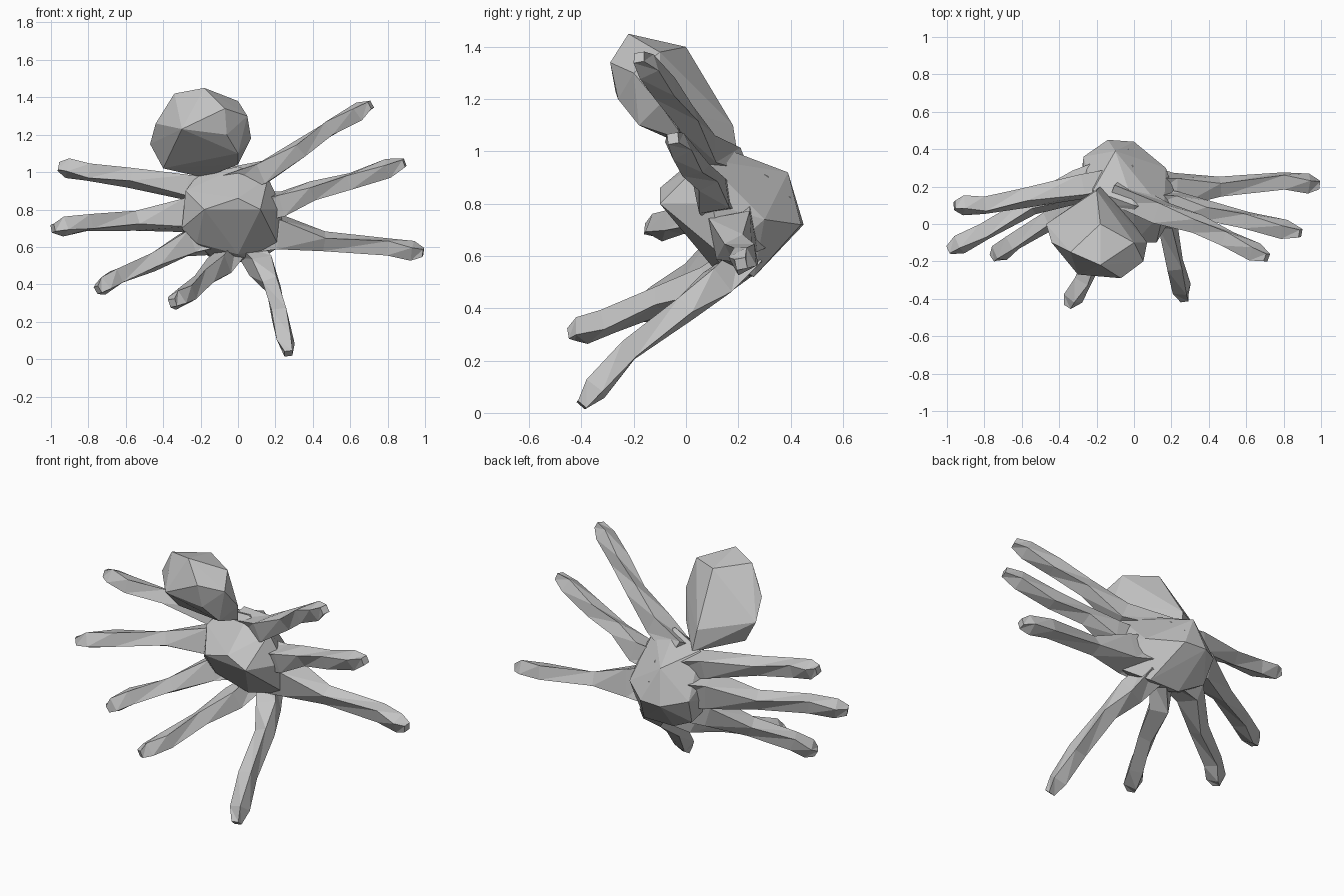
import bpy, bmesh, math
from mathutils import Vector

if "Cube" in bpy.data.objects:
    bpy.data.objects.remove(bpy.data.objects["Cube"], do_unlink=True)

grey = bpy.data.materials.new("plain grey")
grey.use_nodes = True
shade = 0.55
colour = (shade, shade, shade, 1)
grey.diffuse_color = colour
grey.node_tree.nodes["Principled BSDF"].inputs["Base Color"].default_value = colour


def finish(bm, name):
    """Turn the mesh into a flat shaded grey object."""
    bmesh.ops.recalc_face_normals(bm, faces=bm.faces)
    mesh = bpy.data.meshes.new(name)
    bm.to_mesh(mesh)
    bm.free()
    mesh.materials.append(grey)
    obj = bpy.data.objects.new(name, mesh)
    bpy.context.collection.objects.link(obj)


def faceted_lump(name, corners):
    """Low-poly boulder shape wrapped around a few corners."""
    bm = bmesh.new()
    for corner in corners:
        bm.verts.new(corner)
    hull = bmesh.ops.convex_hull(bm, input=bm.verts)
    loose = set(hull["geom_interior"]) | set(hull["geom_unused"])
    bmesh.ops.delete(bm, geom=[v for v in loose if isinstance(v, bmesh.types.BMVert)],
                     context='VERTS')
    finish(bm, name)


def leg(name, root, path, sides=4, twist=0.3, limb=0.056, tip=0.03):
    """Faceted limb: wide root inside the body, even middle, narrow blunt tip."""
    points = [Vector(p) for p in path]
    points.insert(-1, points[-2].lerp(points[-1], 0.7))
    radii = [limb] * len(points)
    radii[0] = root
    radii[1] = (root + limb + limb) / 2.4
    radii[-1] = tip
    bm = bmesh.new()
    rings = []
    for i, point in enumerate(points):
        along = (points[min(i + 1, len(points) - 1)] - points[max(i - 1, 0)]).normalized()
        side = along.cross(Vector((0, 0, 1))).normalized()
        up = side.cross(along)
        ring = []
        for k in range(sides):
            angle = math.tau * k / sides + twist * (1 + i % 2)
            offset = side * math.cos(angle) + up * math.sin(angle)
            ring.append(bm.verts.new(point + offset * radii[i]))
        rings.append(ring)
    for inner, outer in zip(rings, rings[1:]):
        for k in range(sides):
            n = (k + 1) % sides
            bm.faces.new((inner[k], inner[n], outer[n]))
            bm.faces.new((inner[k], outer[n], outer[k]))
    bm.faces.new(rings[0])
    bm.faces.new(rings[-1])
    finish(bm, name)


# Central body
faceted_lump("body", [
    (-.14, .45, .72), (0, .44, .72), (-.1, .39, .92), (.17, .3, .74), (-.27, .36, .75),
    (0, .1, 1.03), (-.22, .18, .98), (.16, .07, .97), (0, -.1, .86), (-.18, -.06, .8),
    (.12, -.1, .8), (-.28, .1, .9), (-.3, .1, .7), (.24, .1, .8), (.22, .14, .6),
    (-.22, .1, .62), (0, .1, .56), (.1, .26, .52), (-.1, .26, .52), (-.25, .3, .6)])

# Rounded head leaning forward over the body
faceted_lump("head", [
    (-.18, -.22, 1.45), (-.34, -.15, 1.42), (0, -.1, 1.38), (-.18, 0, 1.4),
    (-.44, -.1, 1.26), (-.47, 0, 1.15), (.05, -.2, 1.3), (.07, -.1, 1.18),
    (-.07, -.29, 1.34), (-.3, -.27, 1.23), (-.18, -.25, 1.23), (-.06, -.26, 1.2),
    (0, -.18, 1.1), (0, 0, 1.04), (-.4, 0, 1.02), (-.2, .18, 1.1), (-.18, .2, .97)])

# Legs on the left side, top to bottom
leg("left_upper_leg", .08,
    [(-.1, .18, .94), (.14, .06, 1), (.34, 0, 1.13), (.5, -.08, 1.24), (.71, -.18, 1.36)])
leg("left_middle_leg", .09,
    [(0, .14, .8), (.24, .1, .83), (.4, .07, .9), (.6, .02, .95), (.89, -.05, 1.05)])
leg("left_lower_leg", .16,
    [(-.06, .2, .7), (.22, .18, .68), (.46, .2, .63), (.8, .23, .6), (.99, .21, .57)])
leg("left_bottom_leg", .08,
    [(.05, .24, .6), (.12, .12, .5), (.18, 0, .4), (.22, -.22, .24), (.27, -.4, .03)])

# Legs on the right side, top to bottom
leg("right_upper_leg", .08,
    [(0, .24, .88), (-.28, .2, .92), (-.58, .14, .97), (-.8, .1, 1), (-.96, .1, 1.03)])
leg("right_middle_leg", .15,
    [(0, .26, .78), (-.3, .2, .77), (-.55, .1, .74), (-.8, -.04, .73), (-.99, -.14, .7)])
leg("right_lower_leg", .1,
    [(0, .25, .66), (-.27, .16, .62), (-.45, .02, .52), (-.65, -.1, .44), (-.75, -.18, .37)])
leg("right_bottom_leg", .07,
    [(0, .24, .6), (-.1, .1, .5), (-.18, -.1, .43), (-.27, -.3, .35), (-.35, -.44, .3)])
